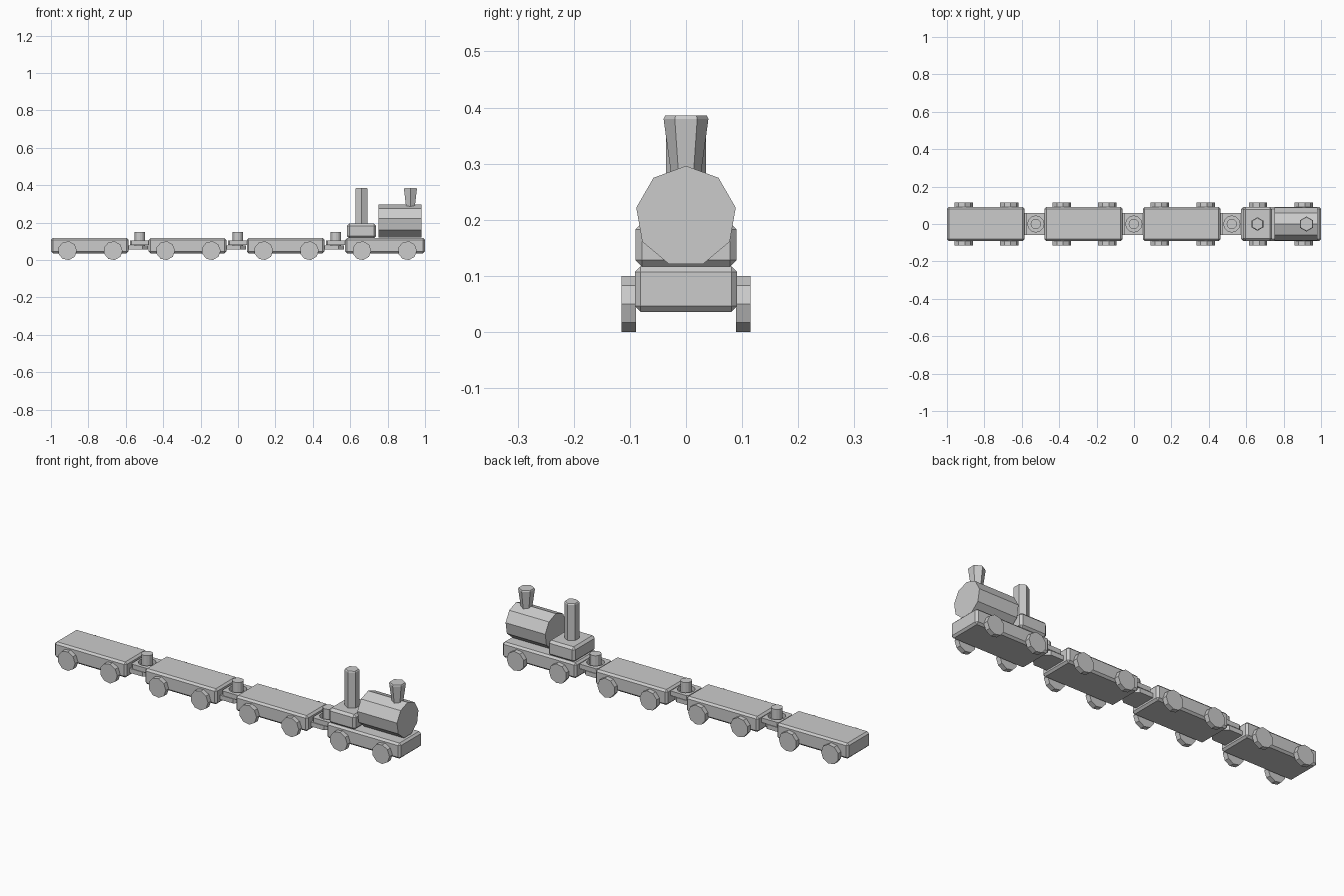
import bpy, bmesh
from math import sin, cos, pi, radians
from mathutils import Vector

if "Cube" in bpy.data.objects:
    bpy.data.objects.remove(bpy.data.objects["Cube"])


def finish(name, bm):
    bmesh.ops.recalc_face_normals(bm, faces=bm.faces)
    me = bpy.data.meshes.new(name)
    bm.to_mesh(me)
    bm.free()
    ob = bpy.data.objects.new(name, me)
    bpy.context.collection.objects.link(ob)
    return ob


def box(name, x, y, z, bevel):
    """Chamfered block from (min, max) ranges."""
    bm = bmesh.new()
    bmesh.ops.create_cube(bm, size=1)
    for v in bm.verts:
        v.co = Vector([(a + b) / 2 + c * (b - a) for (a, b), c in zip((x, y, z), v.co)])
    bmesh.ops.bevel(bm, geom=bm.edges[:], offset=bevel, segments=1, affect='EDGES')
    return finish(name, bm)


def loft(name, rings, sides, start, u, v, axis):
    """Stack polygon rings (centre, radius) along an axis in the plane u, v."""
    bm = bmesh.new()
    u, v = Vector(u), Vector(v)
    loops = []
    for centre, r in rings:
        angs = [start + 2 * pi * i / sides for i in range(sides)]
        loops.append([bm.verts.new(Vector(centre) + r * (cos(a) * u + sin(a) * v)) for a in angs])
    for lo, hi in zip(loops, loops[1:]):
        for i in range(sides):
            j = (i + 1) % sides
            bm.faces.new((lo[i], lo[j], hi[j], hi[i]))
    bm.faces.new(loops[0])
    bm.faces.new(loops[-1])
    return finish(name, bm)


X, Y, Z = (1, 0, 0), (0, 1, 0), (0, 0, 1)


def post(name, x, rings, sides=6):
    return loft(name, [((x, 0, z), r) for z, r in rings], sides, pi / 2, X, Y, Z)


def tab(name, x0, x1, z0, z1, cut):
    """Coupling plate with clipped corners at the x1 end."""
    s = 1 if x1 > x0 else -1
    w = 0.06
    pts = [(x0, -w), (x1 - s * cut, -w), (x1, -w + cut), (x1, w - cut), (x1 - s * cut, w), (x0, w)]
    bm = bmesh.new()
    f = bm.faces.new([bm.verts.new((x, y, z0)) for x, y in pts])
    ext = bmesh.ops.extrude_face_region(bm, geom=[f])['geom']
    for e in ext:
        if isinstance(e, bmesh.types.BMVert):
            e.co.z = z1
    return finish(name, bm)


# Car beds with their wheels
spans = [(-1.0, -0.585), (-0.478, -0.062), (0.047, 0.463), (0.573, 1.0)]
for i, span in enumerate(spans):
    box(f"car_bed_{i + 1}", span, (-0.091, 0.091), (0.036, 0.117), 0.01)
    cx = -0.79 + 0.5245 * i
    for dx in (-0.122, 0.122):
        for s in (-1, 1):
            loft(f"wheel_{i + 1}", [((cx + dx, s * 0.089, 0.05), 0.0508),
                                    ((cx + dx, s * 0.115, 0.05), 0.0508)],
                 9, 0, X, Z, Y)

# Couplings: lower plate with a peg, upper plate with a hole around it
for i in range(3):
    px = -0.525 + 0.524 * i
    tab("coupling_lower_plate", spans[i][1] - 0.015, px + 0.045, 0.055, 0.078, 0.03)
    plate = tab("coupling_upper_plate", spans[i + 1][0] + 0.015, px - 0.052, 0.08, 0.104, 0.008)
    hole = post("coupling_hole_cutter", px, [(0.07, 0.043), (0.12, 0.043)], 12)
    hole.hide_render = True
    hole.hide_viewport = True
    cut = plate.modifiers.new("hole", 'BOOLEAN')
    cut.operation = 'DIFFERENCE'
    cut.object = hole
    post("coupling_peg", px, [(0.07, 0.028), (0.15, 0.028)], 12)

# Engine: cab block, tall stack, boiler and flared funnel
box("cab", (0.583, 0.738), (-0.09, 0.09), (0.116, 0.195), 0.012)
post("tall_stack", 0.66, [(0.19, 0.036), (0.381, 0.036), (0.386, 0.032)])
loft("boiler", [((0.752, 0, 0.206), 0.09), ((0.981, 0, 0.206), 0.09)], 9, pi / 2, Y, Z, X)
post("funnel", 0.922, [(0.27, 0.025), (0.38, 0.04), (0.386, 0.037)])
